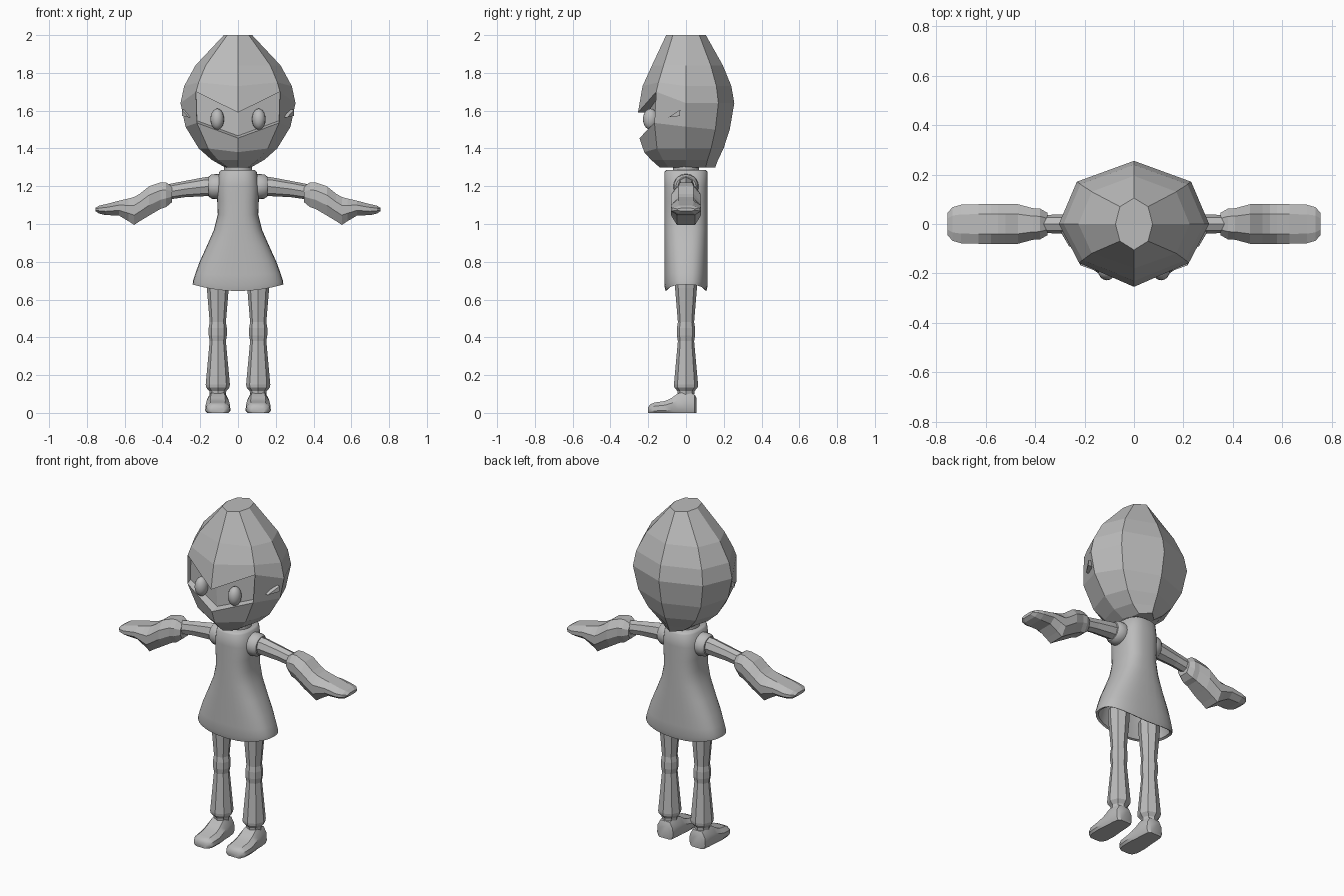
import bpy, bmesh, math
from mathutils import Vector

if "Cube" in bpy.data.objects:
    bpy.data.objects.remove(bpy.data.objects["Cube"])

grey = bpy.data.materials.new("plain grey")
grey.use_nodes = True
COLOUR = (0.5, 0.5, 0.5, 1)
grey.diffuse_color = COLOUR
grey.node_tree.nodes["Principled BSDF"].inputs["Base Color"].default_value = COLOUR


def finish(name, bm, angle=None):
    """Turn a bmesh into an object; smooth it when an angle is given."""
    bmesh.ops.recalc_face_normals(bm, faces=bm.faces)
    me = bpy.data.meshes.new(name)
    bm.to_mesh(me)
    bm.free()
    me.materials.append(grey)
    ob = bpy.data.objects.new(name, me)
    bpy.context.collection.objects.link(ob)
    if angle is not None:
        bpy.ops.object.select_all(action='DESELECT')
        ob.select_set(True)
        bpy.context.view_layer.objects.active = ob
        bpy.ops.object.shade_smooth_by_angle(angle=math.radians(angle))
    return ob


def loft(rings):
    """Skin a list of equal-length point rings and cap both ends."""
    bm = bmesh.new()
    vs = [[bm.verts.new(p) for p in r] for r in rings]
    n = len(vs[0])
    grid = [[bm.faces.new((a[i], a[(i + 1) % n], b[(i + 1) % n], b[i]))
             for i in range(n)] for a, b in zip(vs, vs[1:])]
    bm.faces.new(vs[0])
    bm.faces.new(vs[-1])
    return bm, grid


def ring(n):
    return [(math.sin(2 * math.pi * i / n), math.cos(2 * math.pi * i / n)) for i in range(n)]


def lerp_rows(table, z):
    """Interpolate a table sorted by falling first value."""
    for a, b in zip(table, table[1:]):
        if a[0] >= z >= b[0]:
            t = (a[0] - z) / (a[0] - b[0])
            return [p + (q - p) * t for p, q in zip(a[1:], b[1:])]


# Head: eight columns; the rows bend at the front to form the hood and mask edges
HEAD = [  # z, half width, front depth, back depth
    (2.0, .075, .105, .105), (1.84, .225, .18, .195), (1.73, .285, .23, .24),
    (1.65, .305, .253, .257), (1.57, .30, .255, .247), (1.47, .26, .25, .225),
    (1.39, .20, .23, .195), (1.34, .14, .185, .17), (1.30, .07, .14, .155)]
ROWS = [  # height at front, front corner, side, back corner, back
    (2.0,) * 5, (1.84,) * 5, (1.73, 1.75, 1.73, 1.73, 1.73),
    (1.59, 1.70, 1.64, 1.64, 1.64), (1.455, 1.535, 1.515, 1.5, 1.5),
    (1.38, 1.4, 1.4, 1.4, 1.4), (1.34,) * 5, (1.30,) * 5]
COLS = [(0, -1), (.76, -.66), (1, 0), (.76, .67), (0, 1), (-.76, .67), (-1, 0), (-.76, -.66)]
rings = []
for row in ROWS:
    pts = []
    for j, (cx, cy) in enumerate(COLS):
        z = row[min(j, 8 - j)]
        rx, yf, yb = lerp_rows(HEAD, z)
        pts.append((cx * rx, cy * (yf if cy < 0 else yb), z))
    rings.append(pts)
bm, grid = loft(rings)
# Recess the face between hood and mask
face = [grid[3][0], grid[3][7]]
new = bmesh.ops.extrude_face_region(bm, geom=face)["geom"]
bmesh.ops.delete(bm, geom=[f for f in face if f.is_valid], context='FACES')
for v in new:
    if isinstance(v, bmesh.types.BMVert):
        v.co.y += .05 if abs(v.co.x) < .01 else .03
        if v.co.z < 1.56:
            v.co.z += .012
finish("head", bm)

# Neck
finish("neck", loft([[(.075 * x, .07 * y, z) for x, y in ring(16)] for z in (1.26, 1.33)])[0], 40)

# Dress: rounded-box section, flared only sideways, hollow hem
DRESS = [  # z, half width, half depth, hem dip
    (1.285, .09, .105, 0), (1.275, .10, .115, 0), (1.2, .113, .115, 0), (1.12, .11, .115, 0),
    (1.05, .107, .115, 0), (.97, .127, .115, 0), (.89, .162, .115, 0), (.8, .203, .115, 0),
    (.74, .225, .115, .01), (.70, .238, .115, .025), (.68, .24, .108, .035),
    (.685, .225, .098, .035), (.8, .18, .095, 0)]
rings = []
for z, rx, ry, dip in DRESS:
    rings.append([(rx * math.copysign(abs(x) ** .75, x), ry * math.copysign(abs(y) ** .75, y),
                   z - dip * (1 - abs(x) ** 1.5)) for x, y in ring(32)])
finish("dress", loft(rings)[0], 50)

LEG = [(.72, .06), (.66, .058), (.48, .043), (.45, .048), (.41, .048), (.38, .043),
       (.15, .064), (.135, .062), (.115, .045), (.08, .042)]
ARM = [(.12, 1.2, .052), (.18, 1.197, .05), (.28, 1.185, .043), (.40, 1.165, .04)]
GLOVE = [  # x, bottom z, top z, half width
    (.35, 1.115, 1.2, .045), (.38, 1.09, 1.22, .062), (.41, 1.08, 1.22, .064),
    (.47, 1.045, 1.20, .08), (.52, 1.015, 1.16, .08), (.55, .995, 1.143, .08),
    (.58, 1.015, 1.135, .08), (.63, 1.045, 1.123, .08), (.70, 1.047, 1.105, .078),
    (.735, 1.055, 1.097, .068), (.755, 1.068, 1.085, .045)]
SHOE = [  # y, half width, top z
    (.055, .035, .08), (.045, .052, .098), (0, .058, .112), (-.045, .06, .102),
    (-.075, .064, .08), (-.11, .067, .063), (-.165, .064, .055), (-.19, .052, .045),
    (-.2, .036, .03)]
GLOVE_SECTION = [(-.6, 0), (.6, 0), (1, .35), (1, .7), (.5, 1), (-.5, 1), (-1, .7), (-1, .35)]
SHOE_SECTION = [(-.85, 0), (.85, 0), (1, .2), (.97, .65), (.6, 1), (-.6, 1), (-.97, .65), (-1, .2)]
SLEEVE = [(.07, .06), (.11, .067), (.14, .064), (.155, .053)]

for s, side in ((1, "left"), (-1, "right")):
    # Eye
    bm = bmesh.new()
    bmesh.ops.create_uvsphere(bm, u_segments=16, v_segments=10, radius=1)
    for v in bm.verts:
        v.co = Vector((s * .11 + v.co.x * .036, -.188 + v.co.y * .04, 1.555 + v.co.z * .056))
    finish(side + "_eye", bm, 60)

    # Small ear ridge
    outer = [(.262, -.092, 1.565), (.297, -.03, 1.605), (.297, -.032, 1.572)]
    finish(side + "_ear_ridge", loft([[(s * (x - d), y, z) for x, y, z in outer]
                                      for d in (0, .03)])[0])

    # Short sleeve
    finish(side + "_sleeve", loft([[(s * x, r * a, 1.198 + r * b) for a, b in ring(20)]
                                   for x, r in SLEEVE])[0], 50)

    # Arm
    finish(side + "_arm", loft([[(s * x, .9 * r * a, z + r * b) for a, b in ring(8)]
                                for x, z, r in ARM])[0])

    # Mitten with cuff and thumb
    finish(side + "_glove", loft([[(s * x, w * a, lo + (hi - lo) * b) for a, b in GLOVE_SECTION]
                                  for x, lo, hi, w in GLOVE])[0])

    # Leg
    finish(side + "_leg", loft([[(s * .107 + r * a, r * b, z) for a, b in ring(8)]
                                for z, r in LEG])[0])

    # Shoe
    finish(side + "_shoe", loft([[(s * .107 + w * a, y, top * b) for a, b in SHOE_SECTION]
                                 for y, w, top in SHOE])[0], 35)
